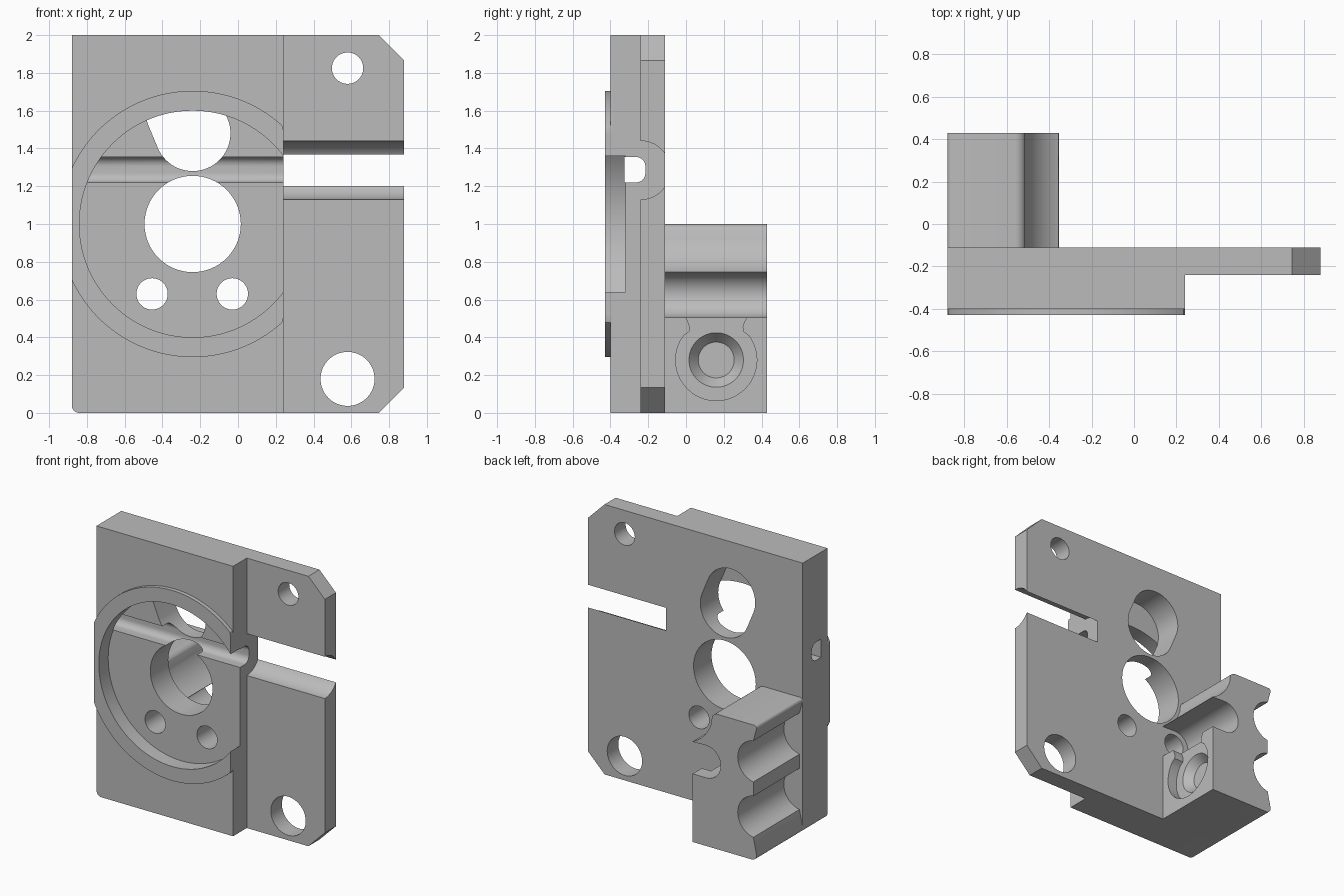
import bpy, bmesh, math
from math import sin, cos, radians

cube = bpy.data.objects.get("Cube")
if cube:
    bpy.data.objects.remove(cube, do_unlink=True)

grey = bpy.data.materials.new("plain grey")
grey.use_nodes = True
colour = (0.5, 0.5, 0.5, 1)
grey.diffuse_color = colour
grey.node_tree.nodes["Principled BSDF"].inputs["Base Color"].default_value = colour


def arc(cx, cy, r, start=0, end=360, n=64):
    """Points on an arc; a full turn leaves out the repeated last point."""
    count = n if abs(end - start) == 360 else n + 1
    angles = [radians(start + (end - start) * i / n) for i in range(count)]
    return [(cx + r * cos(a), cy + r * sin(a)) for a in angles]


def prism(name, pts, axis, lo, hi, end_pts=None):
    """Extrude a 2D outline along an axis, optionally to another outline."""
    place = {"x": lambda u, v, w: (w, u, v),
             "y": lambda u, v, w: (u, w, v),
             "z": lambda u, v, w: (u, v, w)}[axis]
    bm = bmesh.new()
    a = [bm.verts.new(place(u, v, lo)) for u, v in pts]
    b = [bm.verts.new(place(u, v, hi)) for u, v in (end_pts or pts)]
    bm.faces.new(a)
    bm.faces.new(b)
    for i in range(len(a)):
        j = (i + 1) % len(a)
        bm.faces.new((a[i], a[j], b[j], b[i]))
    bmesh.ops.recalc_face_normals(bm, faces=bm.faces)
    mesh = bpy.data.meshes.new(name)
    bm.to_mesh(mesh)
    bm.free()
    mesh.materials.append(grey)
    obj = bpy.data.objects.new(name, mesh)
    bpy.context.collection.objects.link(obj)
    return obj


def combine(target, tool, operation):
    """Apply a boolean and discard the tool."""
    mod = target.modifiers.new("boolean", "BOOLEAN")
    mod.operation = operation
    mod.solver = "EXACT"
    mod.object = tool
    bpy.context.view_layer.objects.active = target
    bpy.ops.object.modifier_apply(modifier=mod.name)
    bpy.data.objects.remove(tool, do_unlink=True)


LEFT, STEP, RIGHT = -0.88, 0.24, 0.88
BACK = -0.11
CX = -0.24          # centre line of the round features

# Plate: stepped section, trimmed to its chamfered outline
section = [(LEFT, -0.40), (STEP, -0.40), (STEP, -0.24),
           (RIGHT, -0.24), (RIGHT, BACK), (LEFT, BACK)]
body = prism("motor_mount_plate", section, "z", 0, 2)
outline = arc(-0.84, 0.04, 0.04, 180, 270, 8) + [
    (0.745, 0), (RIGHT, 0.135), (RIGHT, 1.865), (0.745, 2), (LEFT, 2)]
combine(body, prism("outline", outline, "y", -0.6, 0.2), "INTERSECT")

# Raised rim, clipped at the plate sides
rim = [(min(max(x, LEFT), STEP), z) for x, z in arc(CX, 1, 0.705, n=128)]
combine(body, prism("rim", rim, "y", -0.43, -0.38), "UNION")

# Rear clamp block: two outer grooves, one inner channel, curved shoulder
profile = (
    [(-0.84, 0), (-0.355, 0), (-0.355, 0.505)]
    + arc(-0.465, 0.625, 0.12, 270, 90, 24)
    + [(-0.356, 0.742)]
    + arc(CX, 1, 0.28, 245.5, 197, 20)
    + arc(-0.56, 0.95, 0.05, 25, 90, 8)
    + arc(-0.86, 0.98, 0.02, 90, 180, 4)
    + arc(LEFT, 0.73, 0.155, 80, -80, 24)
    + arc(LEFT, 0.32, 0.155, 80, -80, 24)
    + arc(-0.84, 0.04, 0.04, 180, 260, 8)
)
combine(body, prism("clamp_block", profile, "y", -0.13, 0.43), "UNION")

# Round recess in the front
combine(body, prism("recess", arc(CX, 1, 0.60, n=128), "y", -0.5, -0.32),
        "DIFFERENCE")

# Through holes: x, z, radius
for x, z, r in [(CX, 1, 0.255), (-0.455, 0.63, 0.083), (-0.03, 0.63, 0.083),
                (0.58, 1.825, 0.083), (0.58, 0.18, 0.143)]:
    combine(body, prism("hole", arc(x, z, r), "y", -0.5, -0.10), "DIFFERENCE")

# Slanted slot from the back to the recess floor
tilt = 22.5
slot = (arc(-0.29, 1.60, 0.2, tilt, tilt + 180, 32)
        + arc(CX, 1.48, 0.2, tilt + 180, tilt + 360, 32))
combine(body, prism("slot", slot, "y", -0.32, 0), "DIFFERENCE")

# Rounded channel crossing the recess floor
channel = ([(-0.325, 1.22)] + arc(-0.265, 1.27, 0.05, 270, 360, 10)
           + arc(-0.265, 1.305, 0.05, 0, 90, 10) + [(-0.325, 1.355)])
combine(body, prism("channel", channel, "x", -1, STEP + 0.02), "DIFFERENCE")

# Curved slit through the thin flange
combine(body, prism("slit", arc(-0.24, 1.285, 0.155), "x", STEP, 1),
        "DIFFERENCE")

# Nut pocket with a flared neck, and its tapered screw seat
py, pz = 0.16, 0.28
pocket = (arc(py, pz, 0.215, 143, 397, 48)
          + [(py + 0.143, 0.43), (py + 0.14, 0.455), (py + 0.15, 0.485),
             (py + 0.165, 0.51), (py - 0.165, 0.51), (py - 0.15, 0.485),
             (py - 0.14, 0.455), (py - 0.143, 0.43)])
combine(body, prism("pocket", pocket, "x", -0.43, -0.3), "DIFFERENCE")
seat = prism("seat", arc(py, pz, 0.095), "x", -0.49, -0.429,
             arc(py, pz, 0.145))
combine(body, seat, "DIFFERENCE")

# Smooth the curved walls, keeping crisp edges
bpy.ops.object.select_all(action="DESELECT")
body.select_set(True)
bpy.context.view_layer.objects.active = body
bpy.ops.object.shade_smooth_by_angle(angle=radians(25))
